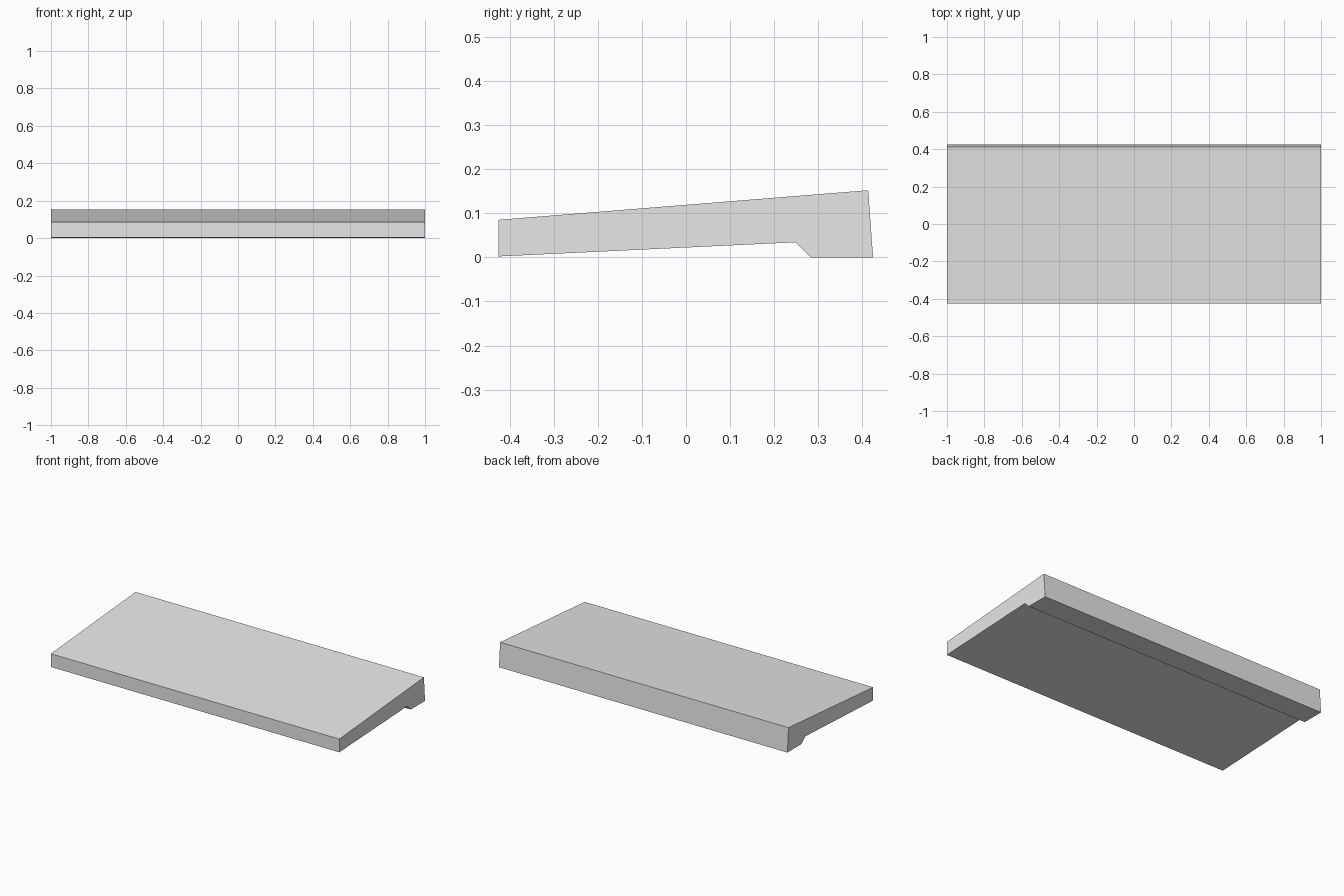
import bpy
import bmesh

cube = bpy.data.objects.get("Cube")
if cube:
    bpy.data.objects.remove(cube, do_unlink=True)

HALF_WIDTH = 1.0

# Side outline as (y, z): front edge, sloped top, leaning back, rear lip, underside
PROFILE = [
    (-0.425, 0.002), (-0.425, 0.085),
    (0.413, 0.152), (0.424, 0.0),
    (0.283, 0.0), (0.248, 0.034),
]


def make_material(name, colour):
    mat = bpy.data.materials.new(name)
    mat.use_nodes = True
    mat.diffuse_color = colour
    mat.node_tree.nodes["Principled BSDF"].inputs["Base Color"].default_value = colour
    return mat


def extrude_profile(name, profile, half_width, material):
    """Sweep a side outline straight across the full width."""
    bm = bmesh.new()
    outline = bm.faces.new([bm.verts.new((-half_width, y, z)) for y, z in profile])
    swept = bmesh.ops.extrude_face_region(bm, geom=[outline], use_keep_orig=True)
    moved = [v for v in swept["geom"] if isinstance(v, bmesh.types.BMVert)]
    bmesh.ops.translate(bm, verts=moved, vec=(2 * half_width, 0, 0))
    bmesh.ops.recalc_face_normals(bm, faces=bm.faces)
    mesh = bpy.data.meshes.new(name)
    bm.to_mesh(mesh)
    bm.free()
    mesh.materials.append(material)
    obj = bpy.data.objects.new(name, mesh)
    bpy.context.collection.objects.link(obj)
    return obj


# Sloped slab with a lip under its rear edge
grey = make_material("light grey", (0.8, 0.8, 0.8, 1.0))
extrude_profile("sloped_slab", PROFILE, HALF_WIDTH, grey)
